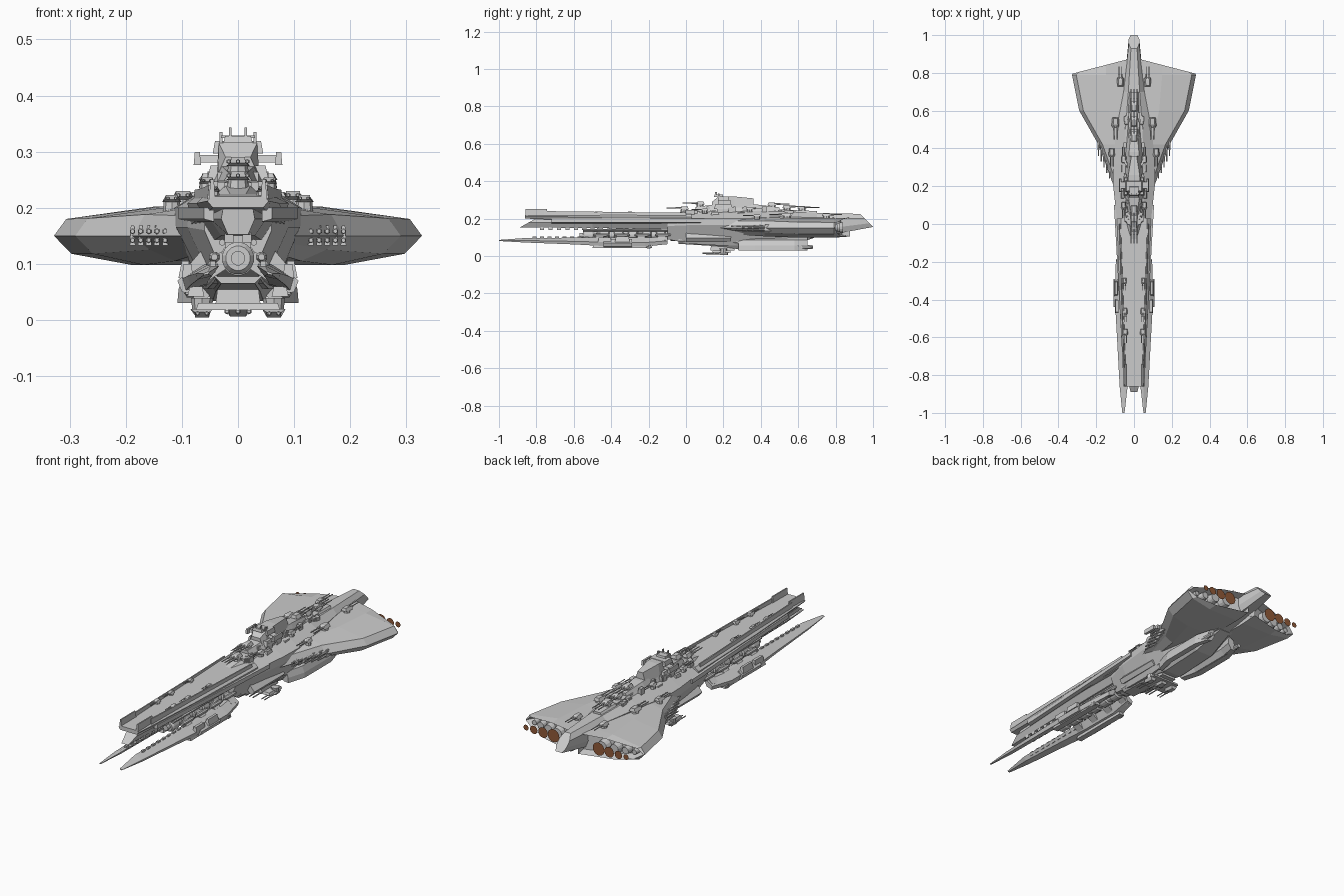
import bpy, bmesh, math, random
from mathutils import Vector

random.seed(4)


def loft(bm, rings):
    """Skin a list of equal-length closed rings and cap both ends."""
    vs = [[bm.verts.new(p) for p in r] for r in rings]
    n = len(vs[0])
    for a, b in zip(vs, vs[1:]):
        for i in range(n):
            bm.faces.new((a[i], a[(i + 1) % n], b[(i + 1) % n], b[i]))
    bm.faces.new(vs[0][::-1])
    return bm.faces.new(vs[-1])


def block(bm, x, y, z, taper=0.0):
    """Box from ranges; the top is shrunk by taper."""
    def ring(h, t):
        return [(x[0] + t, y[0] + t, h), (x[1] - t, y[0] + t, h),
                (x[1] - t, y[1] - t, h), (x[0] + t, y[1] - t, h)]
    loft(bm, [ring(z[0], 0), ring(z[1], taper)])


def tube(bm, p, stations, n=8):
    """Stepped round body along y at (x, z): stations are (y, radius)."""
    loft(bm, [[(p[0] + r * math.cos(2 * math.pi * (i + .5) / n), y,
                p[1] + r * math.sin(2 * math.pi * (i + .5) / n)) for i in range(n)]
              for y, r in stations])


def hull(bm, sections):
    """Symmetric loft; section = (y, shear, half outline top to bottom)."""
    rings = []
    for y, k, half in sections:
        pts = half + [(-x, z) for x, z in reversed(half)]
        zt = half[0][1]
        rings.append([(x, y + k * (zt - z), z) for x, z in pts])
    loft(bm, rings)


def finish(bm, name, mirror=False):
    bmesh.ops.recalc_face_normals(bm, faces=bm.faces)
    me = bpy.data.meshes.new(name)
    bm.to_mesh(me)
    bm.free()
    ob = bpy.data.objects.new(name, me)
    bpy.context.collection.objects.link(ob)
    if mirror:
        ob.modifiers.new("mirror", 'MIRROR').use_axis = (True, False, False)
    return ob


def turret(bm, x, y, z, s=1.0, face=-1, up=1, guns=2):
    """Gun turret: round base, low wedge house, barrels along y."""
    def ring(r, h):
        return [(x + r * math.cos(i * math.pi / 4), y + r * math.sin(i * math.pi / 4),
                 z + up * h) for i in range(8)]
    loft(bm, [ring(.018 * s, -.012 * s), ring(.016 * s, .006 * s)])
    prof = [(-.022, .006, .015), (.018, .006, .019), (.028, .011, .012),
            (.012, .02, .011), (-.018, .02, .009)]
    loft(bm, [[(x + sx * w * s, y + face * py * s, z + up * pz * s) for py, pz, w in prof]
              for sx in (-1, 1)])
    for i in range(guns):
        gx = x + (i - (guns - 1) / 2) * .015 * s
        gz = z + up * .013 * s
        tube(bm, (gx, gz), [(y + face * .01 * s, .004 * s), (y + face * .04 * s, .004 * s),
                            (y + face * .042 * s, .0025 * s), (y + face * .085 * s, .0025 * s)], 6)


# Main aft hull, tapering to the stern
def body(zt, a, w, zs, zm, b, zb):
    return [(a, zt), (w, zs), (w, zm), (b, zb)]

bm = bmesh.new()
hull(bm, [(-.10, 0, body(.215, .04, .06, .195, .16, .03, .09)),
          (.02, 0, body(.222, .05, .09, .2, .165, .045, .065)),
          (.20, 0, body(.235, .05, .11, .2, .165, .055, .055)),
          (.32, 0, body(.24, .05, .113, .2, .165, .065, .055)),
          (.50, 0, body(.24, .045, .093, .21, .15, .06, .07)),
          (.70, 0, body(.23, .03, .055, .205, .14, .04, .1)),
          (.93, 1, body(.225, .016, .028, .2, .175, .018, .155))])
finish(bm, "main_hull")

# Long forward deck plate and the beaked beam below it
bm = bmesh.new()
hull(bm, [(-.86, 0, [(.045, .22), (.055, .212), (.045, .2)]),
          (-.45, 0, [(.06, .222), (.074, .208), (.06, .185)]),
          (.03, 0, [(.07, .225), (.09, .208), (.085, .17)])])
finish(bm, "forward_deck")
bm = bmesh.new()
hull(bm, [(-.80, -1.8, [(.026, .202), (.03, .18), (.018, .152)]),
          (-.5, 0, [(.045, .202), (.05, .18), (.03, .15)]),
          (.02, 0, [(.06, .202), (.07, .18), (.045, .14)])])
finish(bm, "forward_beam")

# Deck rails, bow blocks and underside ribs
bm = bmesh.new()
block(bm, (.04, .052), (-.86, -.74), (.21, .25), .003)
loft(bm, [[(x, y, z) for x, z in ((c - .006, .21), (c + .006, .21), (c + .003, h), (c - .003, h))]
          for y, c, h in ((-.76, .049, .24), (-.3, .064, .234), (.0, .074, .232))])
loft(bm, [[(x, y, z) for x, z in ((c - .012, .175), (c + .006, .18), (c + .006, .2), (c - .012, .2))]
          for y, c in ((-.72, .055), (-.35, .075), (.1, .1))])
for i in range(14):
    y = -.78 + i * .045
    block(bm, (.008, .024), (y, y + .022), (.138, .156))
finish(bm, "deck_rails", True)

# Twin blade prongs below the bow, tilted outward
bm = bmesh.new()
def blade(y, x0, x1, cz, h):
    w = x1 - x0
    return [(x0, y, cz + h), (x0 + .35 * w, y, cz + h), (x1, y, cz - .1 * h),
            (x1 - .1 * w, y, cz - h), (x0 + .3 * w, y, cz - .5 * h)]
loft(bm, [blade(-1.0, .05, .062, .083, .003), blade(-.86, .034, .076, .084, .012),
          blade(-.6, .036, .09, .08, .018), blade(-.42, .036, .1, .076, .024),
          blade(-.22, .036, .098, .074, .024), blade(-.1, .03, .075, .083, .02)])
for i in range(9):
    y = -.82 + i * .04
    block(bm, (.04, .05), (y, y + .02), (.085, .105))
loft(bm, [[(x, y, z) for x, z in ((.075, .045), (.1, .05), (.108, .07), (.085, .09))]
          for y in (-.44, -.29)])
block(bm, (.06, .09), (-.5, -.18), (.042, .06), .004)
finish(bm, "bow_prongs", True)

# Spinal cannon between the prongs
bm = bmesh.new()
st = [(-.55, .022), (-.54, .029), (-.5, .029), (-.49, .023)]
for i in range(6):
    y = -.46 + i * .075
    st += [(y, .023), (y + .004, .031), (y + .045, .031), (y + .05, .023)]
tube(bm, (0, .11), st + [(.05, .035)], 16)
tube(bm, (0, .11), [(-.57, .013), (-.5, .013)], 12)
finish(bm, "spinal_cannon")

# Struts and side machinery joining cannon, prongs and deck
bm = bmesh.new()
for y in (-.48, -.37, -.26, -.15):
    loft(bm, [[(x, yy, z) for x, z in ((.015, .095), (.06, .065), (.072, .085), (.03, .122))]
              for yy in (y, y + .04)])
    block(bm, (.0, .022), (y + .005, y + .035), (.12, .17))
    tube(bm, (.042, .112), [(y - .015, .006), (y, .01), (y + .055, .01), (y + .07, .006)], 8)
block(bm, (.082, .106), (-.38, -.3), (.075, .105), .006)
block(bm, (.08, .1), (-.47, -.4), (.075, .1), .003)
tube(bm, (.028, .138), [(-.55, .006), (-.05, .006)], 6)
finish(bm, "prong_struts", True)

# Broad engine wings with recessed sterns
bm = bmesh.new()
def wing(y, xo, b, zt, zb, k=0):
    pts = [(.02, .205), (.02 + .42 * (xo - .02), (zt + .208) / 2 + .008), (xo - b, zt), (xo, .15),
           (xo - b * 1.4, zb + .02), (.02 + .55 * (xo - .02), zb), (.02, zb)]
    return [(x, y - k * (x - .08), z) for x, z in pts]
stern = loft(bm, [wing(.18, .1, .02, .185, .12), wing(.42, .188, .022, .188, .105),
                  wing(.6, .29, .022, .181, .098), wing(.79, .328, .022, .18, .098, 0),
                  wing(.86, .324, .03, .176, .104, .26)])
bmesh.ops.recalc_face_normals(bm, faces=bm.faces)
bmesh.ops.inset_region(bm, faces=[stern], thickness=.012, depth=-.04)
finish(bm, "engine_wings", True)

# Engine nozzles and their exhaust discs
engines = [(.124, .032), (.182, .026), (.233, .02), (.275, .014)]
bm = bmesh.new()
glow = bmesh.new()
for x, r in engines:
    ye = .832 - .26 * (x - .08)
    tube(bm, (x, .151), [(ye - .07, r * .7), (ye - .02, r * .75), (ye - .015, r), (ye + .018, r * .85)], 14)
    glow.faces.new([glow.verts.new((x + r * math.cos(i * math.pi / 10), .864,
                    .151 + r * math.sin(i * math.pi / 10))) for i in range(20)])
finish(bm, "engine_nozzles", True)
discs = finish(glow, "exhaust_discs", True)
mat = bpy.data.materials.new("exhaust_brown")
mat.diffuse_color = (.28, .1, .04, 1)
discs.data.materials.append(mat)

# Forward cannon banks on the wing leading edges
bm = bmesh.new()
for i in range(5):
    x, y = .13 + i * .0145, .24 + i * .03
    for dz in (-.008, .008):
        tube(bm, (x, .15 + dz), [(y, .004), (y + .03, .004), (y + .032, .0055), (y + .2, .0055)], 6)
    block(bm, (x - .005, x + .005), (y + .06, y + .2), (.133, .168), .002)
finish(bm, "wing_cannons", True)

# Keel and armoured lower pods
bm = bmesh.new()
hull(bm, [(-.04, 0, [(.04, .12), (.045, .08), (.03, .065)]),
          (.2, 0, [(.06, .12), (.06, .075), (.04, .05)]),
          (.29, 0, [(.075, .12), (.075, .07), (.045, .034)]),
          (.52, 0, [(.07, .12), (.07, .07), (.045, .044)]),
          (.68, 0, [(.04, .12), (.04, .11), (.03, .095)])])
finish(bm, "keel")
bm = bmesh.new()
loft(bm, [[(x * k, y, z) for x, z in ((.06, .1), (.095, .085), (.106, .055), (.108, .03), (.075, .034), (.055, .06))]
          for y, k in ((.28, .75), (.37, 1), (.58, 1), (.65, .8))])
tube(bm, (.085, .048), [(.36, .012), (.38, .017), (.6, .017), (.61, .012), (.68, .01)], 8)
loft(bm, [[(x, y, z) for x, z in ((.04, .1), (.075, .075), (.09, .095), (.06, .13))]
          for y in (.0, .24)])
finish(bm, "lower_pods", True)

# Stepped superstructure and bridge tower
bm = bmesh.new()
hull(bm, [(-.08, 0, [(.014, .224), (.03, .21)]), (.03, 0, [(.026, .246), (.055, .215)]),
          (.42, 0, [(.03, .252), (.058, .215)]), (.7, 0, [(.018, .24), (.032, .215)])])
hull(bm, [(.05, 0, [(.016, .262), (.03, .24)]), (.15, 0, [(.03, .275), (.046, .24)]),
          (.38, 0, [(.026, .275), (.044, .24)]), (.5, 0, [(.016, .26), (.028, .24)])])
hull(bm, [(.14, 0, [(.022, .29), (.036, .26)]), (.17, 0, [(.034, .315), (.038, .26)]),
          (.26, 0, [(.03, .318), (.038, .26)]), (.36, 0, [(.014, .308), (.03, .26)])])
for x, y, z, t in [(.045, (.17, .23), (.297, .319), .004), (.076, (.185, .225), (.281, .294), .003),
                   (.055, (.15, .25), (.25, .275), .006), (.026, (.15, .2), (.315, .328), .003)]:
    block(bm, (-x, x), y, z, t)
finish(bm, "bridge_tower")

# Masts, bridge end caps and scattered deck fittings
bm = bmesh.new()
block(bm, (.012, .016), (.155, .165), (.32, .343))
block(bm, (.028, .033), (.17, .18), (.31, .335))
block(bm, (0, .03), (.16, .168), (.324, .329))
block(bm, (.066, .079), (.17, .24), (.276, .299), .002)
for i in range(46):
    y = random.uniform(.0, .6)
    x = random.uniform(.02, .05)
    z = .24 + .016 * (.1 < y < .42)
    w, l, h = (random.uniform(.003, .009) for _ in range(3))
    block(bm, (x - w, x + w), (y - 1.8 * l, y + 1.8 * l), (z - .03, z + h), .001)
for y in (.13, .27):
    block(bm, (.045, .072), (y, y + .05), (.205, .236), .008)
finish(bm, "deck_fittings", True)

# Centreline turrets and belly mount
bm = bmesh.new()
for y, z, f in ((-.01, .243, -1), (.075, .268, -1), (.46, .264, 1), (.54, .25, 1), (.62, .246, 1)):
    turret(bm, 0, y, z, 1.1, f, 1, 3)
turret(bm, 0, .2, .032, 1.3, -1, -1, 3)
block(bm, (-.075, .075), (.14, .24), (.018, .03), .004)
block(bm, (-.04, .04), (.13, .26), (.028, .06), .004)
finish(bm, "centre_turrets")

# Paired turrets on deck, wings and belly
bm = bmesh.new()
for x, y, z, s, f, up in [(.045, -.57, .225, .7, -1, 1), (.047, -.46, .225, .7, -1, 1),
                          (.05, -.3, .226, .6, -1, 1), (.098, .54, .208, 1.1, -1, 1),
                          (.072, .75, .208, 1, 1, 1), (.118, .38, .205, .9, -1, 1),
                          (.055, .1, .238, .8, -1, 1), (.055, .34, .245, .8, 1, 1),
                          (.064, .2, .026, 1.1, -1, -1), (.085, -.2, .052, .6, -1, -1)]:
    turret(bm, x, y, z, s, f, up)
finish(bm, "paired_turrets", True)
